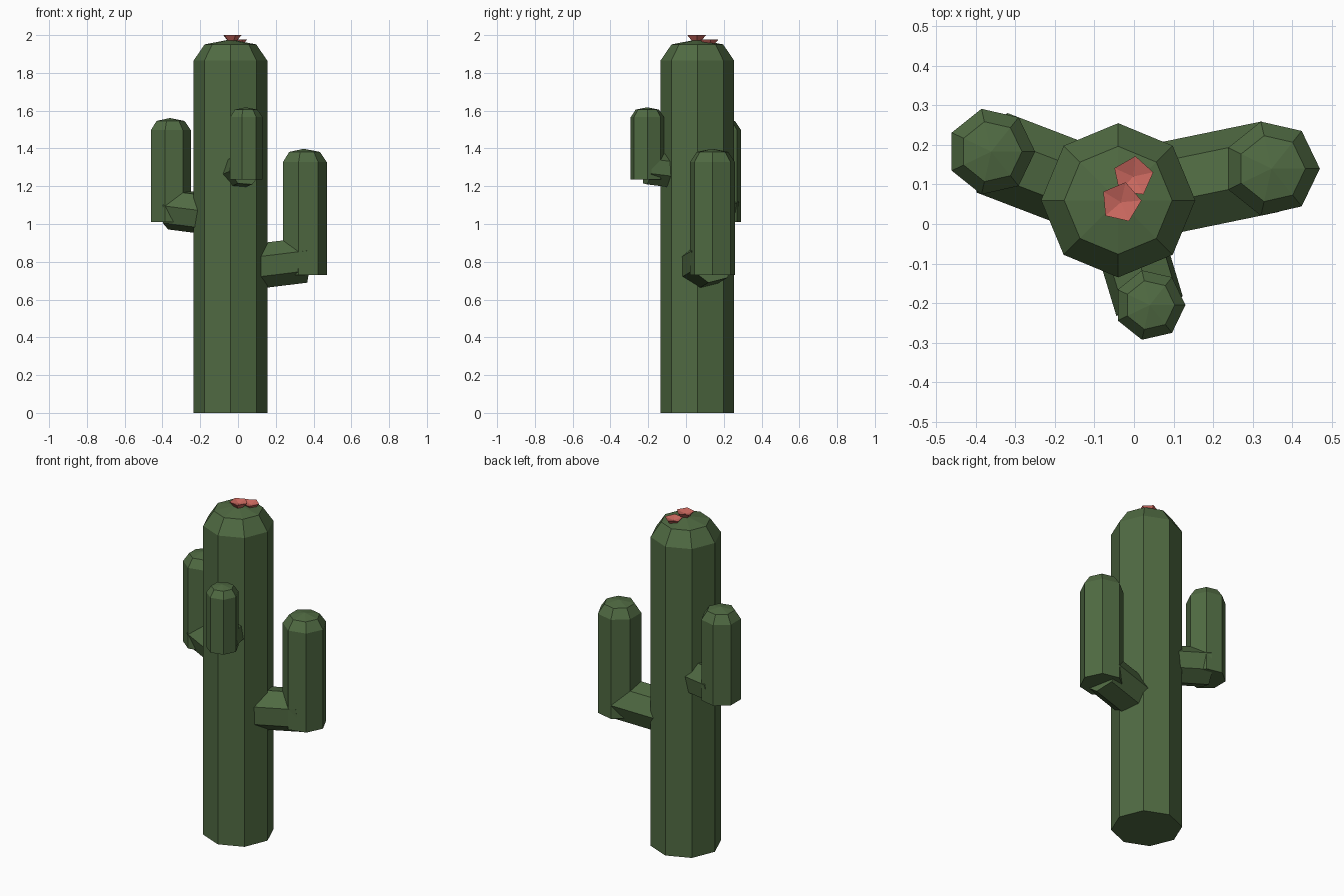
import bpy, bmesh, math
from mathutils import Vector

if "Cube" in bpy.data.objects:
    bpy.data.objects.remove(bpy.data.objects["Cube"])


def material(name, color):
    m = bpy.data.materials.new(name)
    m.diffuse_color = color
    m.use_nodes = True
    m.node_tree.nodes["Principled BSDF"].inputs["Base Color"].default_value = m.diffuse_color
    return m


green = material("cactus_green", (0.08, 0.145, 0.055, 1))
coral = material("flower_coral", (0.6, 0.14, 0.115, 1))


def lathe(name, sides, rings, mat, tip=None, turn=0.0):
    """Low-poly stack of (radius, z) rings; optional apex height on top."""
    bm = bmesh.new()
    loops = []
    for r, z in rings:
        loops.append([bm.verts.new((r * math.cos(turn + math.tau * i / sides),
                                    r * math.sin(turn + math.tau * i / sides), z))
                      for i in range(sides)])
    bm.faces.new(loops[0][::-1])
    for a, b in zip(loops, loops[1:]):
        for i in range(sides):
            j = (i + 1) % sides
            bm.faces.new((a[i], a[j], b[j], b[i]))
    top = loops[-1]
    if tip is None:
        bm.faces.new(top)
    else:
        apex = bm.verts.new((0, 0, tip))
        for i in range(sides):
            bm.faces.new((top[i], top[(i + 1) % sides], apex))
    mesh = bpy.data.meshes.new(name)
    bm.to_mesh(mesh)
    bm.free()
    mesh.materials.append(mat)
    ob = bpy.data.objects.new(name, mesh)
    bpy.context.collection.objects.link(ob)
    return ob


def stem(name, sides, x, y, base, shoulder, r):
    """Upright column with a faceted, domed top."""
    ob = lathe(name, sides, [(r, base), (r, shoulder), (0.7 * r, shoulder + 0.44 * r)],
               green, tip=shoulder + 0.575 * r)
    ob.location = (x, y, 0)


# Trunk
TX, TY = -0.04, 0.06
stem("trunk", 8, TX, TY, 0, 1.865, 0.195)

# Arms: upright part plus a slightly rising joint from the trunk axis
arms = [("right", 0.348, 0.14, 0.73, 1.328, 0.122),
        ("left", -0.361, 0.183, 1.01, 1.497, 0.111),
        ("front", 0.04, -0.205, 1.235, 1.566, 0.09)]
for label, x, y, base, shoulder, r in arms:
    stem(label + "_arm", 7, x, y, base, shoulder, r)
    end = Vector((x, y, base + 0.64 * r))
    span = math.hypot(x - TX, y - TY)
    start = Vector((TX, TY, end.z - 0.12 * span))
    d = end - start
    joint = lathe(label + "_arm_joint", 7, [(r, 0), (r, d.length)], green)
    joint.rotation_mode = 'QUATERNION'
    joint.rotation_quaternion = Vector((0, 0, 1)).rotation_difference(d)
    joint.location = start

# Flowers: small five-sided cups, flaring upward
for i, (x, y, rim, turn) in enumerate([(-0.033, 0.055, 2.0, 5), (-0.002, 0.12, 1.977, 12)]):
    cup = lathe(f"flower_{i + 1}", 5, [(0.022, -0.035), (0.052, 0)], coral,
                tip=-0.014, turn=math.radians(turn))
    cup.location = (x, y, rim)
